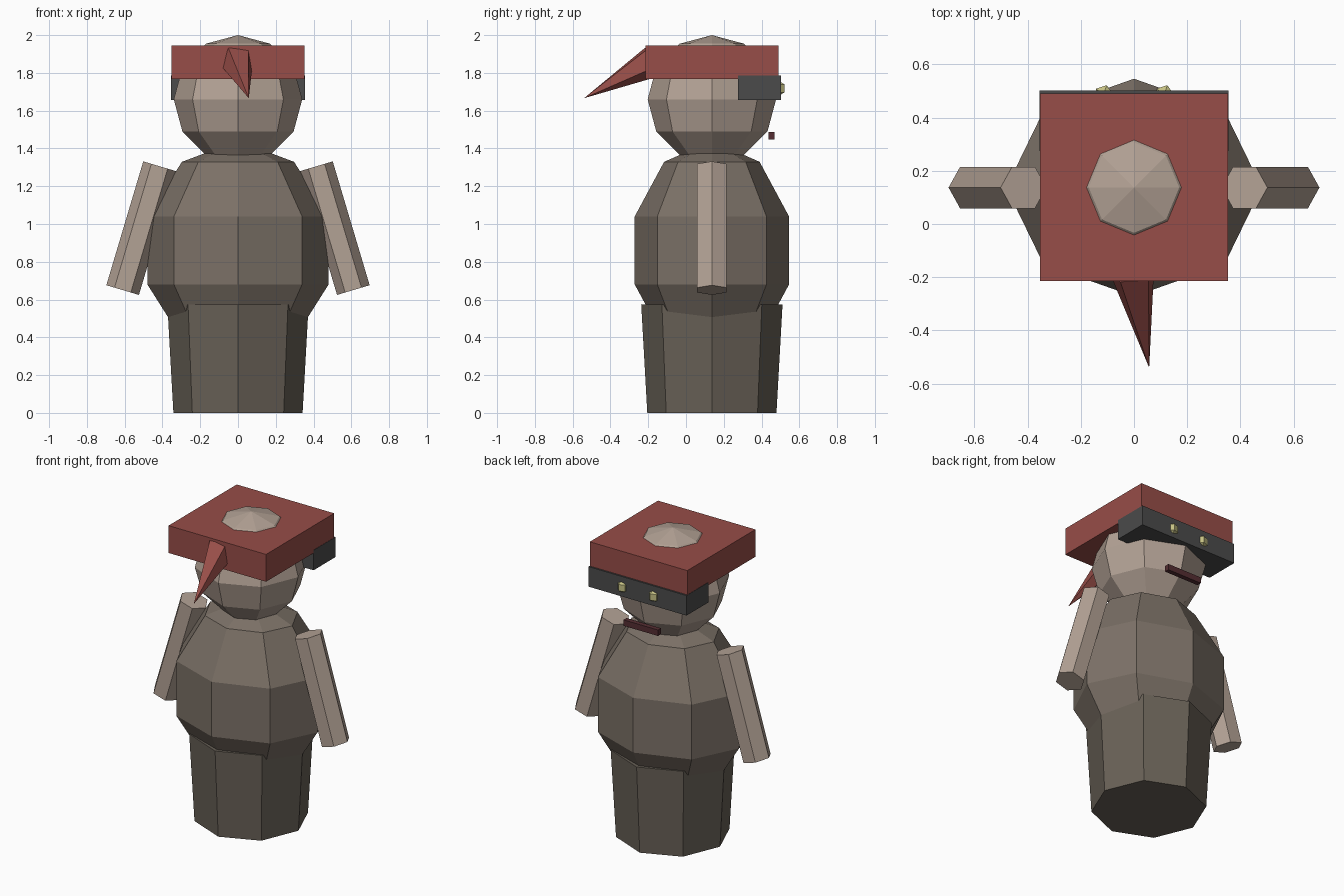
import bpy
from math import sin, cos, pi, radians
from mathutils import Matrix, Vector

if "Cube" in bpy.data.objects:
    bpy.data.objects.remove(bpy.data.objects["Cube"])

CY = 0.137  # y of the body's vertical axis


def material(name, rgb):
    m = bpy.data.materials.new(name)
    m.diffuse_color = (*rgb, 1)
    m.use_nodes = True
    m.node_tree.nodes["Principled BSDF"].inputs["Base Color"].default_value = m.diffuse_color
    return m


SKIN = material("skin", (0.45, 0.36, 0.30))
COAT = material("coat", (0.20, 0.165, 0.135))
TROUSERS = material("trousers", (0.14, 0.12, 0.095))
RED = material("red", (0.31, 0.075, 0.065))
DARK = material("dark", (0.07, 0.07, 0.07))
YELLOW = material("yellow", (0.56, 0.53, 0.23))
MOUTH = material("mouth", (0.09, 0.027, 0.032))


def add(name, verts, faces, mat, matrix):
    mesh = bpy.data.meshes.new(name)
    mesh.from_pydata(verts, [], faces)
    mesh.materials.append(mat)
    obj = bpy.data.objects.new(name, mesh)
    obj.matrix_world = matrix
    bpy.context.collection.objects.link(obj)
    return obj


def lathe(name, profile, sides, mat, matrix, start=0.0):
    """Faceted solid from (radius, z) points, bottom to top; radius 0 is a pole."""
    verts, rings, faces = [], [], []
    for r, z in profile:
        n = 1 if r == 0 else sides
        rings.append([len(verts) + i for i in range(n)])
        verts += [(r * cos(start + 2 * pi * i / sides),
                   r * sin(start + 2 * pi * i / sides), z) for i in range(n)]
    for a, b in zip(rings, rings[1:]):
        for i in range(sides):
            j = (i + 1) % sides
            if len(a) == 1:
                faces.append((a[0], b[j], b[i]))
            elif len(b) == 1:
                faces.append((a[i], a[j], b[0]))
            else:
                faces.append((a[i], a[j], b[j], b[i]))
    if len(rings[0]) > 1:
        faces.append(rings[0][::-1])
    if len(rings[-1]) > 1:
        faces.append(rings[-1])
    return add(name, verts, faces, mat, matrix)


def ball(name, size, center, sides, rings, mat):
    profile = [(0 if k in (0, rings) else sin(pi * k / rings), -cos(pi * k / rings))
               for k in range(rings + 1)]
    return lathe(name, profile, sides, mat,
                 Matrix.Translation(center) @ Matrix.Diagonal((*size, 1)))


def box(name, lo, hi, mat):
    verts = [(x, y, z) for x in (lo[0], hi[0]) for y in (lo[1], hi[1]) for z in (lo[2], hi[2])]
    faces = [(0, 1, 3, 2), (4, 6, 7, 5), (0, 4, 5, 1), (2, 3, 7, 6), (0, 2, 6, 4), (1, 5, 7, 3)]
    return add(name, verts, faces, mat, Matrix())


# Legs, body and head
lathe("legs", [(0.342, 0), (0.374, 0.573)], 8, TROUSERS, Matrix.Translation((0, CY, 0)))
ball("body", (0.505, 0.43, 0.58), (0, CY, 0.86), 8, 5, COAT)
ball("head", (0.34, 0.34, 0.34), (0, CY, 1.66), 8, 6, SKIN)

# Arms, spread outwards, and eyes
for side, label in ((-1, "left"), (1, "right")):
    lathe(label + "_arm", [(0.09, -0.342), (0.09, 0.342)], 6, SKIN,
          Matrix.Translation((side * 0.513, CY, 0.978)) @ Matrix.Rotation(-side * radians(16.6), 4, 'Y'))
    ball(label + "_eye", (0.042,) * 3, (side * 0.114, 0.487, 1.718), 5, 3, YELLOW)

# Hat slab, dark mask band and mouth
box("hat", (-0.353, -0.214, 1.767), (0.353, 0.491, 1.946), RED)
box("mask", (-0.355, 0.275, 1.656), (0.355, 0.502, 1.787), DARK)
box("mouth", (-0.125, 0.437, 1.448), (0.125, 0.468, 1.487), MOUTH)

# Drooping spike on the hat front
tip = Vector((0.057, -0.54, 1.666))
axis = Vector((0.15, -0.87, -0.475)).normalized()
right = (Vector((1, 0, 0)) - axis * axis.x).normalized()
frame = Matrix((right, axis.cross(right), axis)).transposed().to_4x4()
lathe("hat_spike", [(0.091, 0), (0, 0.42)], 5, RED,
      Matrix.Translation(tip - axis * 0.42) @ frame, radians(48))
